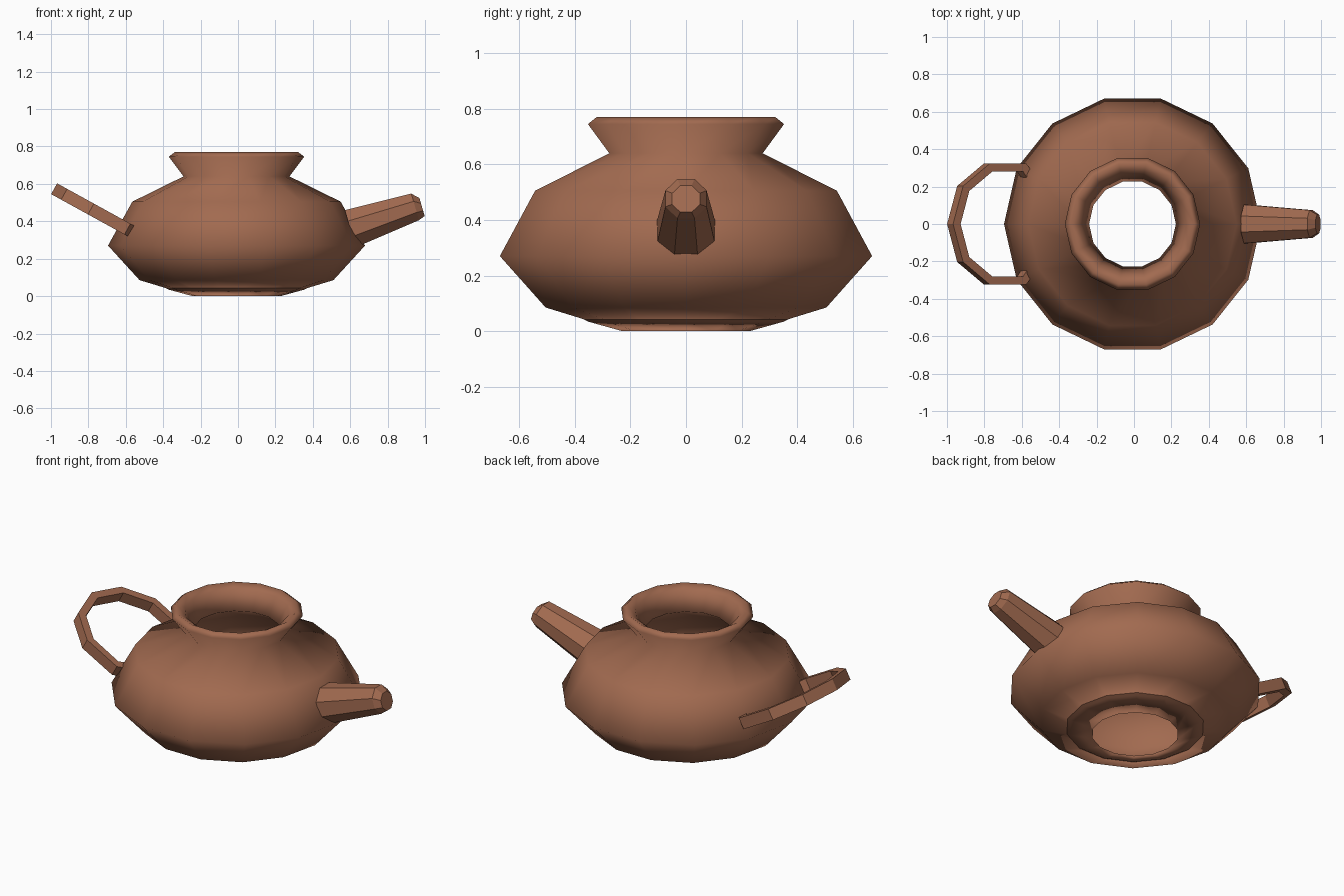
import bpy, bmesh, math
from mathutils import Vector

cube = bpy.data.objects.get("Cube")
if cube:
    bpy.data.objects.remove(cube)

clay = bpy.data.materials.new("brown_clay")
clay.use_nodes = True
COLOUR = (0.36, 0.145, 0.08, 1)
clay.diffuse_color = COLOUR
clay.node_tree.nodes["Principled BSDF"].inputs["Base Color"].default_value = COLOUR


def loft(name, rings, closed=False, caps=()):
    """Skin a list of equal-sized vertex rings; caps lists the rings to fill."""
    bm = bmesh.new()
    loops = [[bm.verts.new(p) for p in ring] for ring in rings]
    pairs = list(zip(loops, loops[1:]))
    if closed:
        pairs.append((loops[-1], loops[0]))
    n = len(loops[0])
    for a, b in pairs:
        for i in range(n):
            j = (i + 1) % n
            bm.faces.new((a[i], a[j], b[j], b[i]))
    for c in caps:
        bm.faces.new(loops[c])
    bmesh.ops.recalc_face_normals(bm, faces=bm.faces)
    mesh = bpy.data.meshes.new(name)
    bm.to_mesh(mesh)
    bm.free()
    obj = bpy.data.objects.new(name, mesh)
    bpy.context.collection.objects.link(obj)
    mesh.materials.append(clay)
    return obj


def circle(centre, radius, sides, u, v, start=0.0):
    return [centre + radius * (math.cos(t) * u + math.sin(t) * v)
            for t in (start + math.tau * i / sides for i in range(sides))]


X, Y, Z = Vector((1, 0, 0)), Vector((0, 1, 0)), Vector((0, 0, 1))

# Pot body: outer wall up to the lip, then the inner wall back to the open base
profile = [(.235, 0), (.518, .085), (.687, .27), (.557, .505), (.283, .64),
           (.362, .745), (.33, .77), (.285, .745), (.232, .64),
           (.5, .48), (.62, .27), (.48, .095), (.36, .034)]
body = loft("pot_body", [circle(Vector((-.008, 0, z)), r, 14, X, Y)
                         for r, z in profile], closed=True)
body.data.shade_smooth()

# Spout: tapered eight-sided tube with a bevelled tip
axis = Vector((.96, 0, .28)).normalized()
side = axis.cross(Y)
spout_rings = [((.6, .36), .112), ((.947, .477), .08), ((.984, .476), .054)]
spout = loft("spout", [circle(Vector((x, 0, z)), r, 8, Y, side, math.pi / 8)
                       for (x, z), r in spout_rings], caps=(0, -1))

# Handle: angular strap swept along a tilted half ring
half = [(-.565, .25), (-.6, .302), (-.78, .302), (-.913, .19), (-.963, 0)]
path = [Vector((x, y, .355 - .55 * (x + .585)))
        for x, y in half + [(x, -y) for x, y in half[-2::-1]]]
up = Vector((.55, 0, 1)).normalized()
rings = []
for i, p in enumerate(path):
    d_in = (p - path[max(i - 1, 0)]).normalized()
    d_out = (path[min(i + 1, len(path) - 1)] - p).normalized()
    tangent = (d_in + d_out).normalized()
    out = up.cross(tangent)
    rings.append([p + out * a * .023 + up * b * .033
                  for a, b in ((-1, -1), (1, -1), (1, 1), (-1, 1))])
handle = loft("handle", rings, caps=(0, -1))
